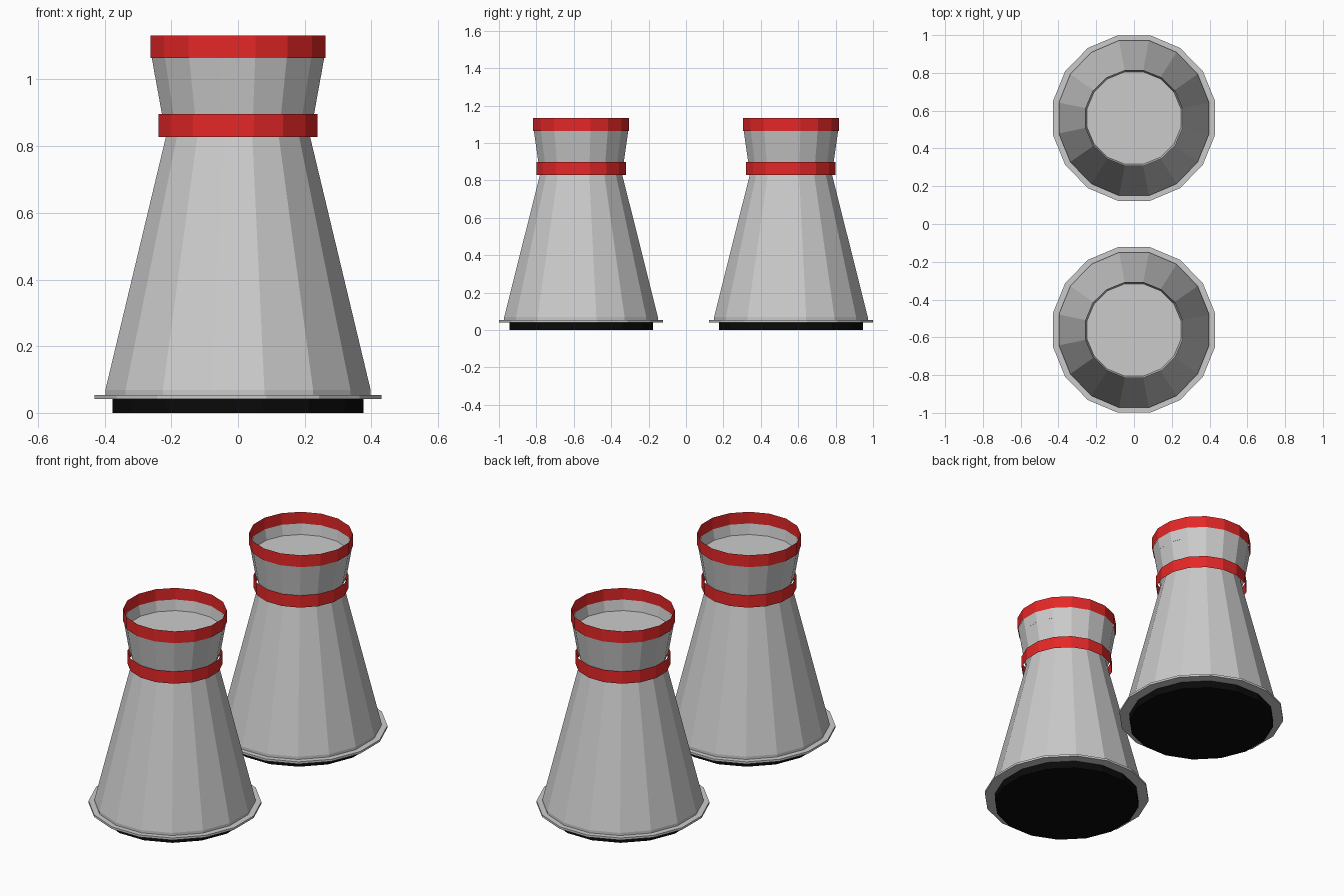
import bpy, bmesh, math

if "Cube" in bpy.data.objects:
    bpy.data.objects.remove(bpy.data.objects["Cube"])

SIDES = 16


def material(name, rgb):
    m = bpy.data.materials.new(name)
    m.diffuse_color = (*rgb, 1)
    m.use_nodes = True
    m.node_tree.nodes["Principled BSDF"].inputs["Base Color"].default_value = m.diffuse_color
    return m


RED = material("red_paint", (0.78, 0.02, 0.02))
BLACK = material("black_base", (0.003, 0.003, 0.003))


def lathe(name, y, profile, cap_start=False, cap_end=False, mat=None):
    """Faceted shell through rings given as (half width x, half width y, z)."""
    bm = bmesh.new()
    k = 1 / math.cos(math.pi / SIDES)  # flats, not corners, touch the half width
    rings = []
    for rx, ry, z in profile:
        angles = [(i + 0.5) * 2 * math.pi / SIDES for i in range(SIDES)]
        rings.append([bm.verts.new((rx * k * math.cos(a), ry * k * math.sin(a), z))
                      for a in angles])
    for lo, hi in zip(rings, rings[1:]):
        for i in range(SIDES):
            j = (i + 1) % SIDES
            bm.faces.new((lo[i], lo[j], hi[j], hi[i]))
    if cap_start:
        bm.faces.new(rings[0][::-1])
    if cap_end:
        bm.faces.new(rings[-1])
    mesh = bpy.data.meshes.new(name)
    bm.to_mesh(mesh)
    bm.free()
    ob = bpy.data.objects.new(name, mesh)
    ob.location.y = y
    bpy.context.collection.objects.link(ob)
    if mat:
        mesh.materials.append(mat)
    return ob


def tower(tag, y):
    # Black plinth and thin foot flange
    lathe("plinth_" + tag, y, [(.376, .384, 0), (.376, .384, .042)], True, True, BLACK)
    lathe("foot_flange_" + tag, y, [(.43, .438, .041), (.43, .438, .053)], True, True)
    # Tapered shell, flared neck, and the recessed floor inside the mouth
    lathe("tower_shell_" + tag, y, [
        (.398, .411, .053), (.398, .411, .068), (.211, .215, .85),
        (.228, .228, .895), (.259, .253, 1.068), (.249, .244, 1.01)], cap_end=True)
    # Painted bands
    lathe("waist_band_" + tag, y, [(.238, .239, .828), (.238, .239, .897)], mat=RED)
    lathe("rim_band_" + tag, y, [(.262, .256, 1.065), (.262, .256, 1.132)], mat=RED)


for tag, y in (("front", -.561), ("back", .561)):
    tower(tag, y)
